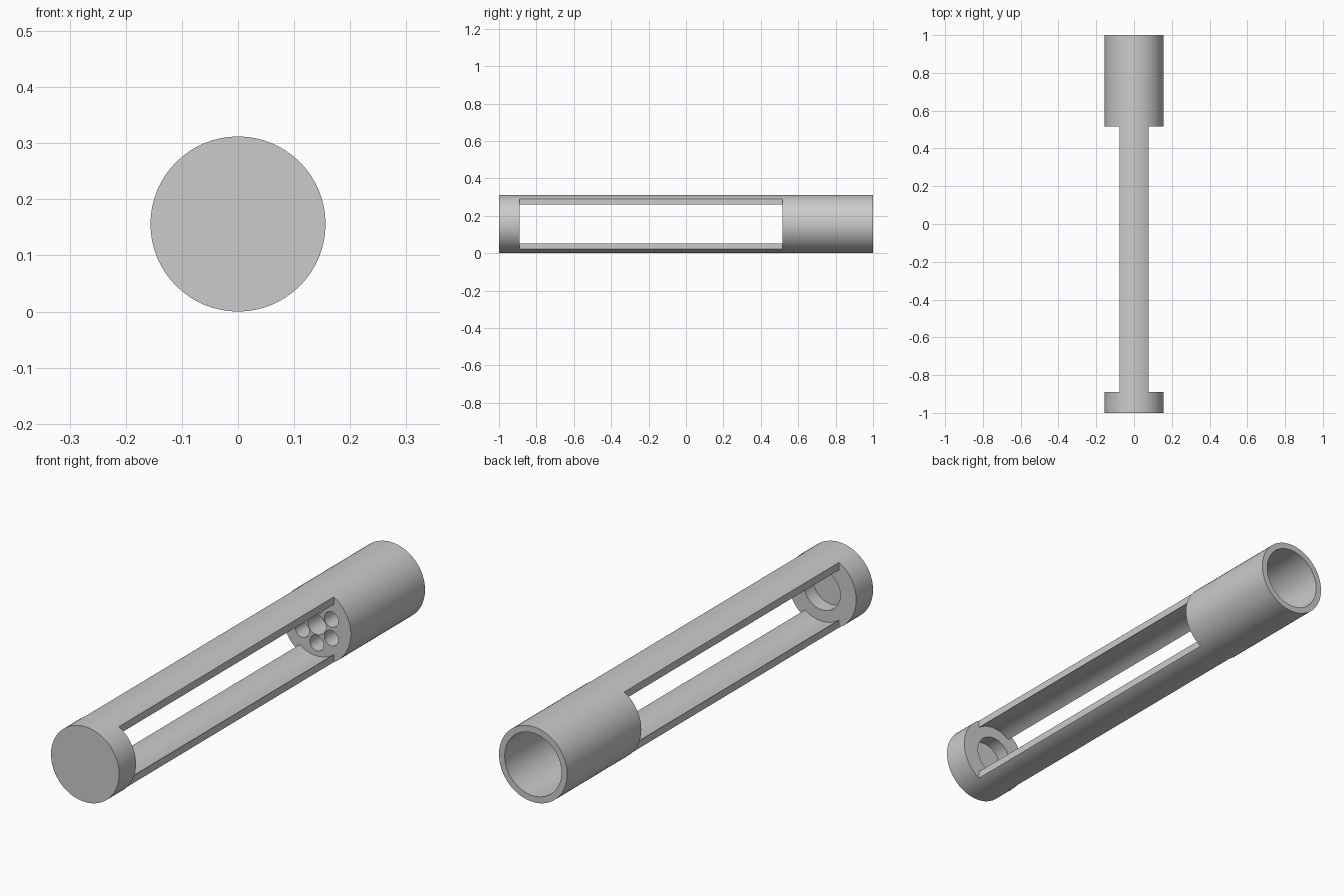
import bpy
import math

cube = bpy.data.objects.get("Cube")
if cube:
    bpy.data.objects.remove(cube, do_unlink=True)

R = 0.156                 # outer radius, also the height of the axis
BORE = 0.13               # inner radius of the tube
FRONT, BACK = -0.89, 0.515  # ends of the side windows
RAIL = 0.078              # half width of the two rails

grey = bpy.data.materials.new("plain_grey")
grey.use_nodes = True
colour = (0.6, 0.6, 0.6, 1)
grey.diffuse_color = colour
grey.node_tree.nodes["Principled BSDF"].inputs["Base Color"].default_value = colour


def rod(name, radius, y0, y1, x=0, z=0, sides=64):
    """Cylinder along y, placed relative to the tube axis."""
    bpy.ops.mesh.primitive_cylinder_add(
        vertices=sides, radius=radius, depth=y1 - y0,
        location=(x, (y0 + y1) / 2, R + z), rotation=(math.pi / 2, 0, 0))
    ob = bpy.context.object
    ob.name = name
    return ob


def cut(target, cutter):
    cutter.hide_render = True
    mod = target.modifiers.new("cut", "BOOLEAN")
    mod.operation = "DIFFERENCE"
    mod.solver = "EXACT"
    mod.object = cutter
    bpy.context.view_layer.objects.active = target
    bpy.ops.object.modifier_apply(modifier=mod.name)
    bpy.data.objects.remove(cutter, do_unlink=True)


# Solid body
body = rod("tube_body", R, -1, 1)
body.data.materials.append(grey)

# Hollow middle, open back socket and blind pocket in the front cap
cut(body, rod("middle_bore", BORE, FRONT, BACK))
cut(body, rod("back_socket", BORE, BACK + 0.09, 1.1))
cut(body, rod("front_pocket", 0.083, FRONT - 0.06, FRONT + 0.1))

# Side windows, leaving the top and bottom rails
for side in (-1, 1):
    bpy.ops.mesh.primitive_cube_add(
        size=1, location=(side * (RAIL + 0.1), (FRONT + BACK) / 2, R))
    window = bpy.context.object
    window.scale = (0.2, BACK - FRONT, 0.5)
    cut(body, window)

# Holes through the inner plate: one in the centre and a ring of six
cut(body, rod("centre_hole", 0.042, BACK - 0.05, BACK + 0.15, sides=32))
for i in range(6):
    a = math.radians(30 + 60 * i)
    cut(body, rod("ring_hole", 0.032, BACK - 0.05, BACK + 0.15,
                  0.077 * math.cos(a), 0.077 * math.sin(a), 32))

# Smooth round walls with sharp rims
bpy.ops.object.select_all(action="DESELECT")
body.select_set(True)
bpy.context.view_layer.objects.active = body
bpy.ops.object.shade_smooth_by_angle(angle=math.radians(30))
